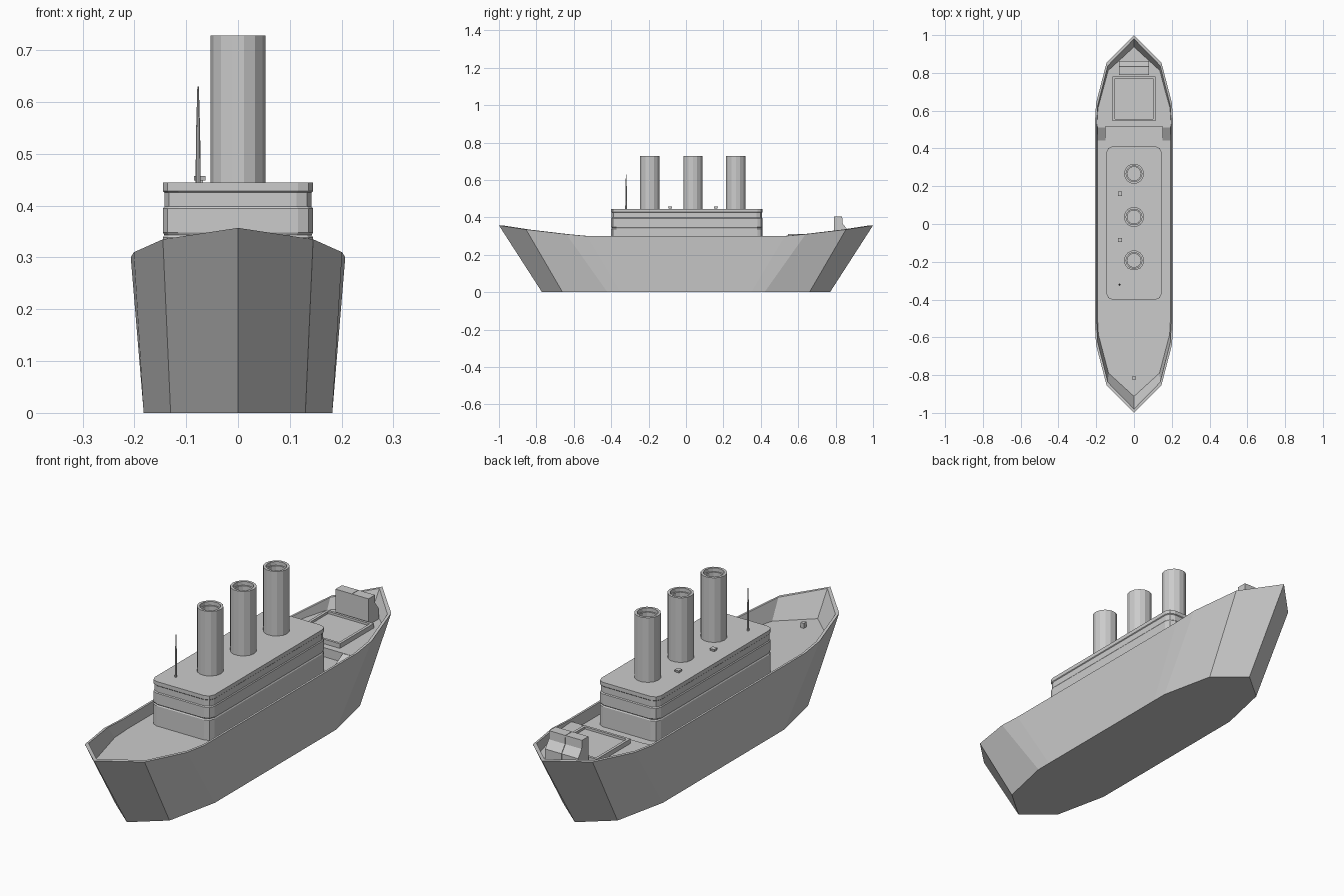
import bpy, bmesh, math
from mathutils import Vector

if "Cube" in bpy.data.objects:
    bpy.data.objects.remove(bpy.data.objects["Cube"])


def make(name, verts, faces):
    mesh = bpy.data.meshes.new(name)
    bm = bmesh.new()
    vs = [bm.verts.new(v) for v in verts]
    for f in faces:
        bm.faces.new([vs[i] for i in f])
    bmesh.ops.recalc_face_normals(bm, faces=bm.faces)
    bm.to_mesh(mesh)
    bm.free()
    ob = bpy.data.objects.new(name, mesh)
    bpy.context.collection.objects.link(ob)
    return ob


def loft(name, rings):
    """Closed solid through rings with equal point counts, capped at both ends."""
    n = len(rings[0])
    faces = [tuple(range(n)), tuple(range((len(rings) - 1) * n, len(rings) * n))]
    for r in range(len(rings) - 1):
        a, b = r * n, (r + 1) * n
        faces += [(a + i, a + (i + 1) % n, b + (i + 1) % n, b + i) for i in range(n)]
    return make(name, [p for ring in rings for p in ring], faces)


def box(name, x0, x1, y0, y1, z0, z1):
    rect = [(x0, y0), (x1, y0), (x1, y1), (x0, y1)]
    return loft(name, [[(x, y, z) for x, y in rect] for z in (z0, z1)])


def prism_x(name, profile, x0, x1):
    return loft(name, [[(x, y, z) for y, z in profile] for x in (x0, x1)])


def lathe(name, profile, x, y, sides):
    return loft(name, [[(x + r * math.cos(math.tau * i / sides),
                         y + r * math.sin(math.tau * i / sides), z)
                        for i in range(sides)] for r, z in profile])


def mirror4(quarter):
    """Quarter outline (tip to midship) -> full outline, mirrored in x and y."""
    half = quarter + [(x, -y, z) for x, y, z in reversed(quarter)]
    return half + [(-x, y, z) for x, y, z in reversed(half[1:-1])]


# Hull with raked ends, sheer rim and recessed main deck
bottom = [(0, .77, 0), (.13, .66, 0), (.182, .42, 0), (.182, .35, 0)]
rim = [(0, 1.0, .357), (.145, .855, .335), (.201, .64, .31), (.207, .53, .30)]
rim_in = [(x * .955, y * .98, z) for x, y, z in rim]


def inner(z):
    out = []
    for t, b in zip(rim_in, bottom):
        b = Vector((b[0] * .955, b[1] * .98, 0))
        out.append(tuple(b.lerp(Vector(t), z / t[2])))
    return out


loft("hull", [mirror4(q) for q in (bottom, rim, rim_in, inner(.25))])


# Raised stern deck
def stern_ring(z):
    q = inner(z)
    q[-1] = (q[-1][0], .515, z)
    return q + [(-x, y, z) for x, y, z in reversed(q[1:])]


loft("stern_deck", [stern_ring(.248), stern_ring(.29)])

# Ramps from main deck to stern deck
for s in (-1, 1):
    prism_x("deck_ramp", [(.44, .249), (.52, .249), (.52, .289), (.51, .289)], s * .15, s * .193)


# Superstructure with chamfered corners and slightly recessed band
def house_ring(z, d):
    w, l, c = .145 - d, .405 - d, .029
    pts = []
    for sx, sy in ((1, 1), (-1, 1), (-1, -1), (1, -1)):
        a = (sx * w, sy * (l - c) + .005, z)
        m = (sx * (w - .3 * c), sy * (l - .3 * c) + .005, z)
        b = (sx * (w - c), sy * l + .005, z)
        pts += [a, m, b] if sx * sy > 0 else [b, m, a]
    return pts


loft("superstructure", [house_ring(z, d) for z, d in (
    (.249, 0), (.338, 0), (.343, .003), (.348, 0), (.394, 0),
    (.398, .003), (.425, .003), (.428, 0), (.445, 0))])

# Three funnels with stepped hollow tops
for y in (-.193, .037, .266):
    lathe("funnel", [(.053, .444), (.053, .728), (.042, .728), (.042, .712),
                     (.036, .712), (.036, .69)], 0, y, 14)

# Mast and small roof vents
lathe("mast", [(.005, .444), (.004, .54), (.0015, .63)], -.077, -.32, 8)
for y in (.16, -.085):
    box("roof_vent_stem", -.079, -.068, y - .006, y + .006, .444, .450)
    prism_x("roof_vent", [(y - .009, .448), (y + .009, .448), (y + .011, .457), (y - .011, .457)],
            -.085, -.063)

# Bow bollard
box("bow_bollard", -.008, .008, -.825, -.805, .249, .272)

# Cargo hatch: coaming with sunken cover
rect = lambda w, y0, y1, z: [(-w, y0, z), (w, y0, z), (w, y1, z), (-w, y1, z)]
loft("cargo_hatch", [rect(.113, .545, .78, .289), rect(.113, .545, .78, .31),
                     rect(.101, .556, .769, .31), rect(.101, .556, .769, .300)])

# Stern deckhouse with sloping back, in two halves
for s in (-1, 1):
    prism_x("stern_deckhouse", [(.79, .289), (.79, .405), (.835, .405), (.837, .368),
                                (.862, .335), (.862, .289)], s * .001, s * .08)
